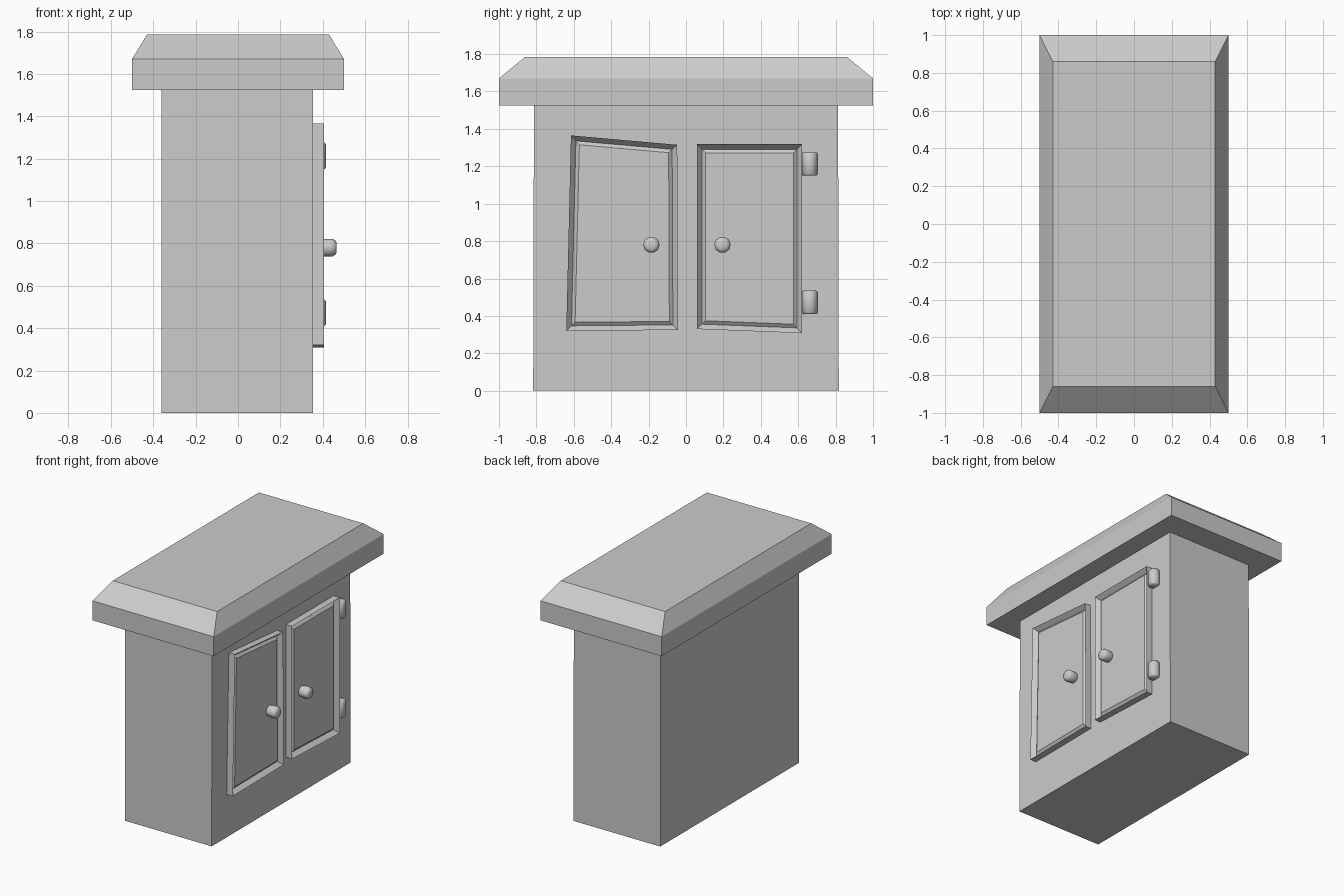
import bpy, bmesh
from math import pi
from mathutils import Vector, Matrix

if "Cube" in bpy.data.objects:
    bpy.data.objects.remove(bpy.data.objects["Cube"])


def finish(name, bm, smooth=False):
    bmesh.ops.recalc_face_normals(bm, faces=bm.faces)
    me = bpy.data.meshes.new(name)
    bm.to_mesh(me)
    bm.free()
    ob = bpy.data.objects.new(name, me)
    bpy.context.collection.objects.link(ob)
    if smooth:
        bpy.ops.object.select_all(action='DESELECT')
        ob.select_set(True)
        bpy.context.view_layer.objects.active = ob
        bpy.ops.object.shade_smooth_by_angle(angle=0.9)
    return ob


def loft(name, loops, base_cap=True):
    """Skin a stack of four-point loops and cap the ends."""
    bm = bmesh.new()
    rings = [[bm.verts.new(p) for p in lp] for lp in loops]
    for a, b in zip(rings, rings[1:]):
        for i in range(4):
            j = (i + 1) % 4
            bm.faces.new((a[i], a[j], b[j], b[i]))
    if base_cap:
        bm.faces.new(rings[0][::-1])
    bm.faces.new(rings[-1])
    return finish(name, bm)


def rect(x0, x1, y, z):
    return [(x0, -y, z), (x1, -y, z), (x1, y, z), (x0, y, z)]


def inset(pts, d):
    """Move the edges of a counter-clockwise (y, z) outline inwards by d."""
    out = []
    for i, p in enumerate(pts):
        p, a, b = Vector(p), Vector(pts[i - 1]), Vector(pts[(i + 1) % len(pts)])
        e, f = (p - a).normalized(), (b - p).normalized()
        n, m = Vector((-e.y, e.x)), Vector((-f.y, f.x))
        out.append(p + (n + m) * d / (1 + n.dot(m)))
    return out


def door(name, outline):
    # straight edge, sloped groove, then raised panel
    steps = [(0, 0.35), (0, 0.405), (0.027, 0.372), (0.046, 0.387)]
    loft(name, [[(x, p[0], p[1]) for p in inset(outline, d)] for d, x in steps])


def turned(name, profile, origin, rot, sides):
    """Stack of (radius, height) rings around an axis."""
    bm = bmesh.new()
    rings = []
    for r, h in profile:
        c = bmesh.ops.create_circle(bm, segments=sides, radius=r,
                                    matrix=Matrix.Translation((0, 0, h)))
        rings.append(c["verts"])
    for a, b in zip(rings, rings[1:]):
        for i in range(sides):
            j = (i + 1) % sides
            bm.faces.new((a[i], a[j], b[j], b[i]))
    bm.faces.new(rings[0][::-1])
    bm.faces.new(rings[-1])
    bm.transform(Matrix.Translation(origin) @ rot)
    finish(name, bm, True)


# Cabinet carcass
loft("cabinet_body", [rect(-0.36, 0.355, 0.817, 0), rect(-0.36, 0.355, 0.813, 1.525)])

# Overhanging worktop with sloped rim
loft("worktop", [rect(-0.5, 0.5, 1, 1.525), rect(-0.5, 0.5, 1, 1.67),
                 rect(-0.43, 0.43, 0.86, 1.785)])

# Crooked doors
door("left_door", [(-0.64, 0.32), (-0.043, 0.325), (-0.047, 1.315), (-0.615, 1.365)])
door("right_door", [(0.058, 0.33), (0.62, 0.308), (0.62, 1.318), (0.058, 1.318)])

# Door knobs
to_x = Matrix.Rotation(pi / 2, 4, 'Y')
for name, y in (("left_knob", -0.185), ("right_knob", 0.195)):
    turned(name, [(0.036, 0.38), (0.044, 0.41), (0.044, 0.445), (0.036, 0.46), (0.022, 0.466)],
           (0, y, 0.78), to_x, 10)

# Hinge barrels
for name, z in (("lower_hinge", 0.41), ("upper_hinge", 1.15)):
    turned(name, [(0.034, 0), (0.041, 0.008), (0.041, 0.117), (0.034, 0.125)],
           (0.374, 0.662, z), Matrix.Identity(4), 12)
